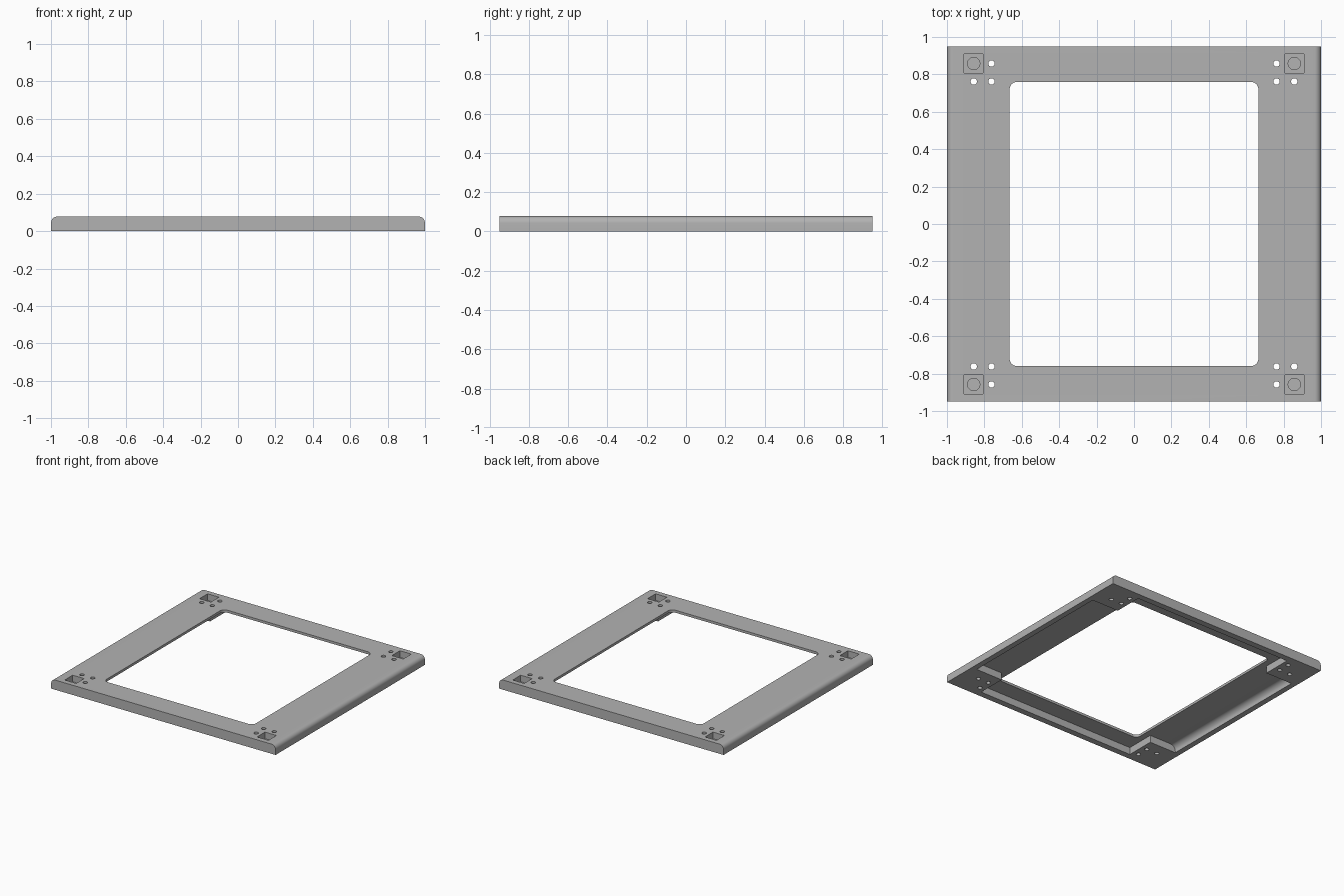
import bpy, bmesh
from math import pi, cos, sin
from mathutils import Matrix

if "Cube" in bpy.data.objects:
    bpy.data.objects.remove(bpy.data.objects["Cube"], do_unlink=True)

HALF_X, HALF_Y, HEIGHT = 1.0, 0.95, 0.078
ROOF = 0.058          # underside of the thin top sheet
BLOCK_X, BLOCK_Y = 0.715, 0.665

grey = bpy.data.materials.new("plain grey")
grey.use_nodes = True
colour = (0.45, 0.45, 0.45, 1)
grey.diffuse_color = colour
grey.node_tree.nodes["Principled BSDF"].inputs["Base Color"].default_value = colour


def rounded(hx, y0, y1, top_r, bottom_r=0, steps=8):
    """Counter-clockwise rectangle outline with rounded corners."""
    points = []
    corners = [(1, y1, -1, top_r, 0), (-1, y1, -1, top_r, 1),
               (-1, y0, 1, bottom_r, 2), (1, y0, 1, bottom_r, 3)]
    for sx, y, sy, r, quarter in corners:
        count = steps if r else 0
        for i in range(count + 1):
            a = (quarter + i / max(count, 1)) * pi / 2
            points.append((sx * (hx - r) + r * cos(a), y + sy * r + r * sin(a)))
    return points


def prism(name, outline, start, end, along_y=False):
    """Extrude an outline along z, or along y when it is an x-z section."""
    bm = bmesh.new()
    face = bm.faces.new([bm.verts.new((x, y, start)) for x, y in outline])
    new = bmesh.ops.extrude_face_region(bm, geom=[face])["geom"]
    bmesh.ops.translate(bm, vec=(0, 0, end - start),
                        verts=[v for v in new if isinstance(v, bmesh.types.BMVert)])
    if along_y:
        bmesh.ops.rotate(bm, verts=bm.verts, matrix=Matrix.Rotation(pi / 2, 3, "X"))
    bmesh.ops.recalc_face_normals(bm, faces=bm.faces)
    mesh = bpy.data.meshes.new(name)
    bm.to_mesh(mesh)
    bm.free()
    obj = bpy.data.objects.new(name, mesh)
    bpy.context.collection.objects.link(obj)
    mesh.materials.append(grey)
    return obj


def circle(x, y, r, sides=24):
    return [(x + r * cos(2 * pi * i / sides), y + r * sin(2 * pi * i / sides))
            for i in range(sides)]


# Slab with its two long side edges rounded over
frame = prism("frame", rounded(HALF_X, 0, HEIGHT, 0.035), -HALF_Y, HALF_Y, True)

# Central opening and the hollow underside, leaving a solid block in each corner
cutters = [
    prism("opening_cutter", rounded(0.665, -0.76, 0.76, 0.04, 0.04), -0.1, 0.2),
    prism("wide_hollow_cutter", rounded(0.955, -0.1, ROOF, 0.045), -BLOCK_Y, BLOCK_Y, True),
    prism("long_hollow_cutter", rounded(BLOCK_X, -0.1, ROOF, 0), -0.9, 0.9, True),
]

# Square pocket with a round seat, and three through holes, in each corner
for sx in (-1, 1):
    for sy in (-1, 1):
        px, py = sx * 0.857, sy * 0.858
        square = [(px + i * 0.051, py + j * 0.051)
                  for i, j in ((-1, -1), (1, -1), (1, 1), (-1, 1))]
        cutters.append(prism("pocket_cutter", square, 0.025, 0.2))
        cutters.append(prism("seat_cutter", circle(px, py, 0.033), 0.01, 0.1))
        for x, y in ((0.857, 0.762), (0.762, 0.858), (0.762, 0.762)):
            cutters.append(prism("hole_cutter", circle(sx * x, sy * y, 0.017), -0.1, 0.2))

for cutter in cutters:
    cutter.hide_render = True
    cut = frame.modifiers.new(cutter.name, "BOOLEAN")
    cut.operation = "DIFFERENCE"
    cut.solver = "EXACT"
    cut.object = cutter

# Apply the cuts, then remove the cutters
bpy.ops.object.select_all(action="DESELECT")
bpy.context.view_layer.objects.active = frame
frame.select_set(True)
for cut in list(frame.modifiers):
    bpy.ops.object.modifier_apply(modifier=cut.name)
for cutter in cutters:
    bpy.data.objects.remove(cutter, do_unlink=True)
bpy.ops.object.shade_smooth_by_angle(angle=pi / 6)
